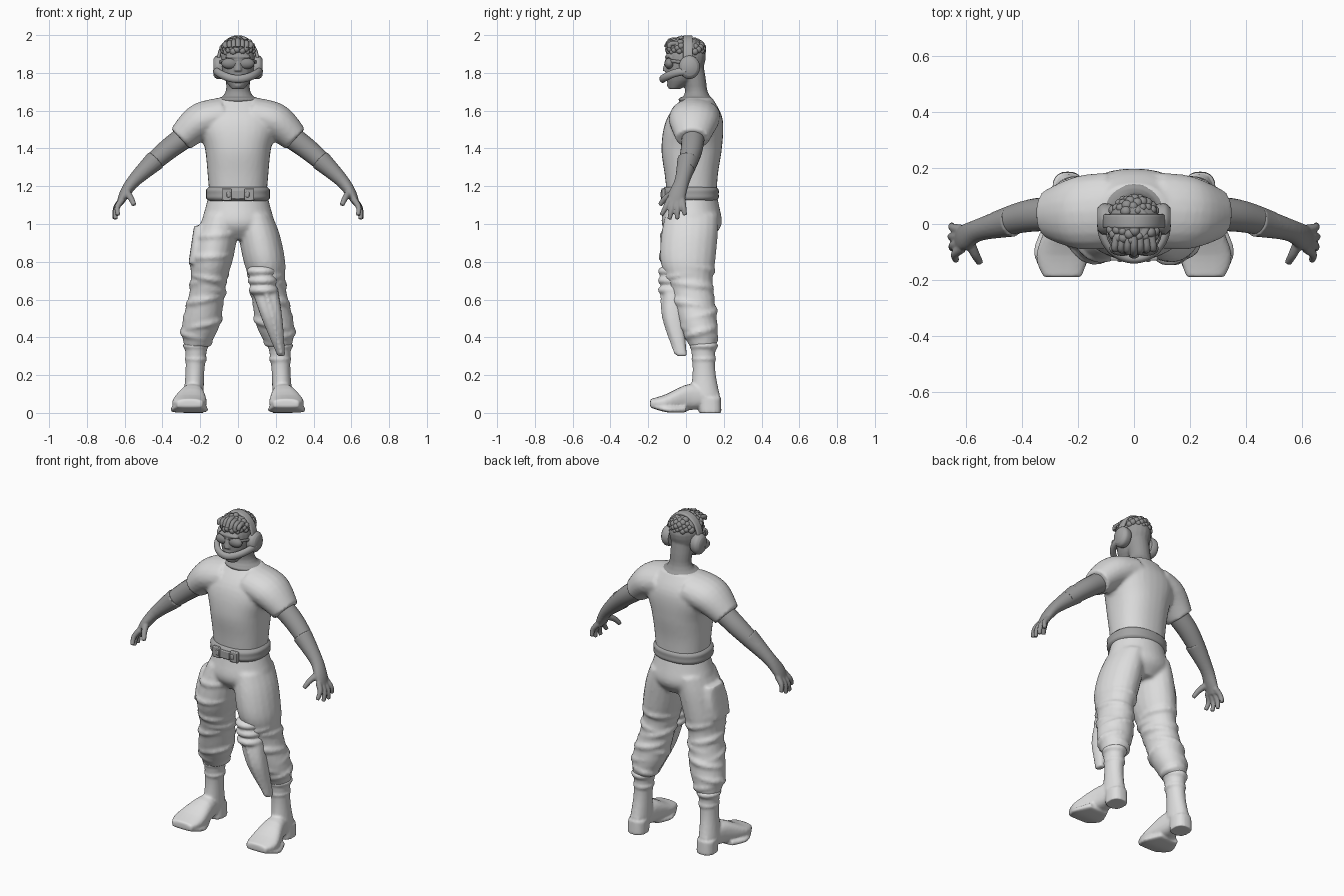
import bpy, bmesh, math
from mathutils import Vector, Matrix

cube = bpy.data.objects.get("Cube")
if cube:
    bpy.data.objects.remove(cube, do_unlink=True)

X, Y, Z = Vector((1, 0, 0)), Vector((0, 1, 0)), Vector((0, 0, 1))
BOTH_SIDES = (1, -1)


def material(name, grey):
    mat = bpy.data.materials.new(name)
    mat.use_nodes = True
    color = (grey, grey, grey, 1)
    mat.diffuse_color = color
    mat.node_tree.nodes["Principled BSDF"].inputs["Base Color"].default_value = color
    return mat


SHIRT = material("shirt cloth", .7)
CLOTH = material("trouser and boot grey", .73)
SKIN = material("dark skin", .31)
HAIR = material("dark hair", .28)
GEAR = material("belt and headset grey", .37)
LENS = material("dark lens", .26)


def spline(values, t):
    """Smooth curve through evenly spaced numbers or vectors, t from 0 to 1."""
    last = len(values) - 1
    if last == 0:
        return values[0]
    i = min(int(t * last), last - 1)
    f = t * last - i
    here, there = values[i], values[i + 1]
    before, after = values[max(i - 1, 0)], values[min(i + 2, last)]
    ease = f * f * (3 - 2 * f)
    leave = f * (1 - f) ** 2 / 2
    arrive = f * f * (1 - f) / 2
    return (here * (1 - ease) + there * ease
            + (there - before) * leave - (after - here) * arrive)


def loft(bm, path, width, depth, axes=None, ref=Y, power=2, sides=20, steps=12, side=1):
    """Solid along a path; width runs along ref (or the first axis), depth across it."""
    path = [Vector((p[0] * side, p[1], p[2])) for p in path]
    centers = [spline(path, i / steps) for i in range(steps + 1)]
    loops = []
    for i, center in enumerate(centers):
        if axes:
            u, v = axes
        else:
            tangent = (centers[min(i + 1, steps)] - centers[max(i - 1, 0)]).normalized()
            u = (ref - tangent * ref.dot(tangent)).normalized()
            v = tangent.cross(u)
        u, v = u * spline(width, i / steps), v * spline(depth, i / steps)
        loop = []
        for k in range(sides):
            c, s = math.cos(math.tau * k / sides), math.sin(math.tau * k / sides)
            c = math.copysign(abs(c) ** (2 / power), c)
            s = math.copysign(abs(s) ** (2 / power), s)
            loop.append(bm.verts.new(center + u * c + v * s))
        loops.append(loop)
    for lower, upper in zip(loops, loops[1:]):
        for k in range(sides):
            n = (k + 1) % sides
            bm.faces.new((lower[k], lower[n], upper[n], upper[k]))
    bm.faces.new(loops[0][::-1])
    bm.faces.new(loops[-1])


def ball(bm, center, size, detail=3):
    matrix = Matrix.Translation(center) @ Matrix.Diagonal((*size, 1))
    bmesh.ops.create_icosphere(bm, subdivisions=detail, radius=1, matrix=matrix)


def box(bm, center, size):
    matrix = Matrix.Translation(center) @ Matrix.Diagonal((*size, 1))
    bmesh.ops.create_cube(bm, size=1, matrix=matrix)


def finish(name, bm, mat, voxel=0, bevel=0):
    """Make the object; voxel fuses its pieces into one smooth skin."""
    bmesh.ops.recalc_face_normals(bm, faces=bm.faces)
    mesh = bpy.data.meshes.new(name)
    bm.to_mesh(mesh)
    bm.free()
    mesh.materials.append(mat)
    obj = bpy.data.objects.new(name, mesh)
    bpy.context.collection.objects.link(obj)
    bpy.ops.object.select_all(action='DESELECT')
    obj.select_set(True)
    bpy.context.view_layer.objects.active = obj
    bpy.ops.object.shade_smooth_by_angle(angle=math.radians(50))
    if voxel:
        remesh = obj.modifiers.new("fuse", 'REMESH')
        remesh.mode, remesh.voxel_size, remesh.use_smooth_shade = 'VOXEL', voxel, True
        relax = obj.modifiers.new("relax", 'SMOOTH')
        relax.factor, relax.iterations = .5, 3
    if bevel:
        rounding = obj.modifiers.new("rounding", 'BEVEL')
        rounding.width, rounding.segments = bevel, 2


# Shirt with short sleeves
bm = bmesh.new()
loft(bm, [(0, .03, 1.14), (0, .03, 1.4), (0, .06, 1.668)], (.15, .16, .175, .205, .11),
     (.13, .14, .16, .15, .08), axes=(X, Y), power=2.3, sides=32, steps=20)
for side in BOTH_SIDES:
    loft(bm, [(.08, .05, 1.575), (.2, .04, 1.54), (.305, .035, 1.45)],
         (.135, .13, .088), (.095, .098, .073), side=side)
finish("shirt", bm, SHIRT, voxel=.011)

# Trousers: hips, legs, slanting cloth folds and a thigh pocket
LEG_PATH = [Vector(p) for p in ((.09, .03, 1.05), (.14, .01, .8), (.17, .04, .6), (.22, .09, .35))]
LEG_WIDTH = (.09, .11, .11, .094, .095, .1, .065)
LEG_DEPTH = (.14, .15, .145, .12, .11, .1, .07)


def fold(bm, height, start, slope, side):
    """Ridge of cloth running part of the way round a leg."""
    path = []
    for i in range(9):
        turn, t = start + i / 2, height + slope * (i / 8 - .5)
        offset = Vector((spline(LEG_WIDTH, t) * math.cos(turn), spline(LEG_DEPTH, t) * math.sin(turn), 0))
        path.append(spline(LEG_PATH, t) + offset * .97)
    loft(bm, path, (.006, .02, .006), (.006, .016, .006), ref=Z, sides=8, side=side)


bm = bmesh.new()
loft(bm, [(0, .03, 1.18), (0, .03, .92)], (.148, .168, .188, .12), (.125, .144, .158, .1), axes=(X, Y), sides=32)
for side in BOTH_SIDES:
    loft(bm, LEG_PATH, LEG_WIDTH, LEG_DEPTH, axes=(X, Y), side=side, steps=24)
    for i in range(9):
        fold(bm, .42 + .065 * i, 2.4 * i, .1 * (-1) ** i, side)
for height in (.17, .3):
    fold(bm, height, -math.pi, .04, -1)
loft(bm, [(-.2, .02, .99), (-.23, 0, .79)], (.033,), (.07, .09, .08), axes=(X, Y), power=3)
finish("trousers", bm, CLOTH, voxel=.011)

# Ribbed knee pad and tapering shin guard on the left leg
bm = bmesh.new()
for i in range(3):
    ball(bm, (.125 + .005 * i, -.065, .75 - .05 * i), (.08, .085, .036))
loft(bm, [(.14, -.06, .66), (.18, -.065, .5), (.23, -.02, .3)],
     (.07, .055, .02), (.06, .055, .025), axes=(X, Y), power=2.6)
loft(bm, [(.15, -.125, .63), (.185, -.115, .5), (.23, -.05, .31)], (.012,), (.012,), sides=8)
finish("knee_and_shin_guard", bm, CLOTH, voxel=.009)

# Boots: shaft, shoe, sole, heel and straps
bm = bmesh.new()
for side in BOTH_SIDES:
    loft(bm, [(.22, .09, .37), (.235, .1, .09)], (.062, .05, .054), (.068, .06, .08),
         axes=(X, Y), side=side)
    loft(bm, [(.235, .175, .08), (.24, .03, .085), (.257, -.11, .055), (.255, -.19, .053)],
         (.03, .06, .092, .068), (.03, .07, .042, .02), axes=(X, Z), power=2.5, side=side)
    loft(bm, [(.257, 0, .02), (.258, -.1, .018), (.255, -.19, .04)],
         (.065, .1, .065), (.018, .012), axes=(X, Z), power=4, side=side)
    loft(bm, [(.236, .125, .08), (.236, .128, 0)], (.055,), (.06,), axes=(X, Y), power=2.5, side=side)
    for z, size in ((.355, .07), (.285, .06)):
        loft(bm, [(.223, .094, z + .016), (.223, .094, z - .016)], (size - .01, size, size - .01),
             (size, size + .006, size), axes=(X, Y), side=side)
finish("boots", bm, CLOTH, voxel=.008)

# Belt and buckle
bm = bmesh.new()
loft(bm, [(0, .024, 1.122), (0, .024, 1.196)], (.155, .169, .169, .169, .155),
     (.135, .149, .149, .149, .135), axes=(X, Y), power=2.3, sides=32)
finish("belt", bm, GEAR)
bm = bmesh.new()
box(bm, (0, -.124, 1.156), (.07, .018, .05))
for side in BOTH_SIDES:
    box(bm, (side * .06, -.12, 1.156), (.05, .022, .066))
    box(bm, (side * .05, -.13, 1.156), (.02, .01, .03))
finish("buckle", bm, GEAR, bevel=.005)

# Bare arms between sleeve and glove
bm = bmesh.new()
for side in BOTH_SIDES:
    loft(bm, [(.24, .04, 1.49), (.37, .03, 1.395), (.49, 0, 1.29)], (.062, .058, .045), (.062, .056, .045), side=side)
finish("upper_arms", bm, SKIN)

# Long gloves; the four fingers fan out from the palm by rule
bm = bmesh.new()
for side in BOTH_SIDES:
    loft(bm, [(.435, .01, 1.34), (.55, -.02, 1.23), (.6, -.045, 1.16), (.625, -.055, 1.11)],
         (.056, .04, .046, .044), (.056, .036, .028, .018), side=side)
    for i in range(4):
        fan = i / 3
        bow = math.sin(math.pi * fan)
        knuckle = Vector((.613, -.02 - .066 * fan, 1.13))
        tip = Vector((.65 - .015 * fan + .01 * bow, -.005 - .125 * fan, 1.046 - .025 * bow))
        middle = knuckle.lerp(tip, .5) + X * .015
        loft(bm, [knuckle, middle, tip], (.018, .012), (.018, .012), ref=X, sides=10, side=side)
    loft(bm, [(.588, -.065, 1.165), (.566, -.11, 1.135), (.55, -.138, 1.1)],
         (.02, .013), (.02, .013), ref=X, sides=10, side=side)
finish("gloves", bm, SKIN, voxel=.0055)

# Neck with its open collar, head, nose, mouth, chin and brow
bm = bmesh.new()
loft(bm, [(0, .055, 1.6), (0, .055, 1.7), (0, .03, 1.83)], (.11, .105, .066, .064, .065),
     (.09, .088, .06, .062, .065), axes=(X, Y))
ball(bm, (0, .052, 1.658), (.112, .094, .024))
loft(bm, [(0, -.06, 1.715), (0, -.02, 1.78), (0, 0, 1.89), (0, 0, 1.98)],
     (.034, .076, .09, .055), (.03, .085, .105, .06), axes=(X, Y))
loft(bm, [(0, -.1, 1.87), (0, -.11, 1.81)], (.01, .02), (.01, .016), axes=(X, Y))
ball(bm, (0, -.096, 1.785), (.028, .014, .012))
ball(bm, (0, -.078, 1.735), (.026, .024, .018))
ball(bm, (0, -.09, 1.885), (.07, .022, .013))
finish("head", bm, SKIN, voxel=.006)

# Curly hair in a spiral of curls, parted by the headband, with front locks
bm = bmesh.new()
ball(bm, (0, 0, 1.925), (.09, .102, .06))
curls = 90
for i in range(curls):
    rise = 1 - 1.2 * (i + .5) / curls
    spread, turn = math.sqrt(1 - rise * rise), 2.4 * i
    center = Vector((.084 * spread * math.cos(turn), .093 * spread * math.sin(turn), 1.92 + .06 * rise))
    radius = .017 + .003 * math.sin(i)
    if abs(center.y - .01) > .03:
        ball(bm, center, (radius, radius, radius), detail=2)
for i in range(-3, 4):
    drop = abs(i) * .006
    loft(bm, [(i * .021, -.045, 1.975 - drop), (i * .023, -.085, 1.97 - drop), (i * .022, drop - .105, 1.935)],
         (.013,), (.013,), ref=X, sides=8, steps=6)
finish("curly_hair", bm, HAIR)

# Headset: arched band, ear cups and a boom curving round the chin
bm = bmesh.new()
band, boom = [], []
for i in range(13):
    c, s = math.cos(math.pi * i / 12), math.sin(math.pi * i / 12)
    band.append((.104 * c, .01, 1.86 + .13 * s))
    boom.append((.115 * c, -.124 * s, 1.768 + .04 * c * c))
loft(bm, band, (.025,), (.009,), power=4, steps=36)
loft(bm, boom, (.021,), (.017,), ref=Z, steps=36)
for side in BOTH_SIDES:
    loft(bm, [(.075, .018, 1.83), (.13, .018, 1.83)], (.05, .055, .055, .04), (.055, .062, .061, .045),
         axes=(Y, Z), side=side)
finish("headset", bm, GEAR)

# Wraparound glasses with temples
bm = bmesh.new()
for side in BOTH_SIDES:
    ball(bm, (side * .042, -.088, 1.85), (.046, .026, .03))
    loft(bm, [(.07, -.085, 1.862), (.09, -.05, 1.86), (.096, 0, 1.85)], (.009,), (.006,), ref=Z, sides=8, side=side)
box(bm, (0, -.104, 1.86), (.04, .012, .016))
finish("glasses", bm, LENS)
